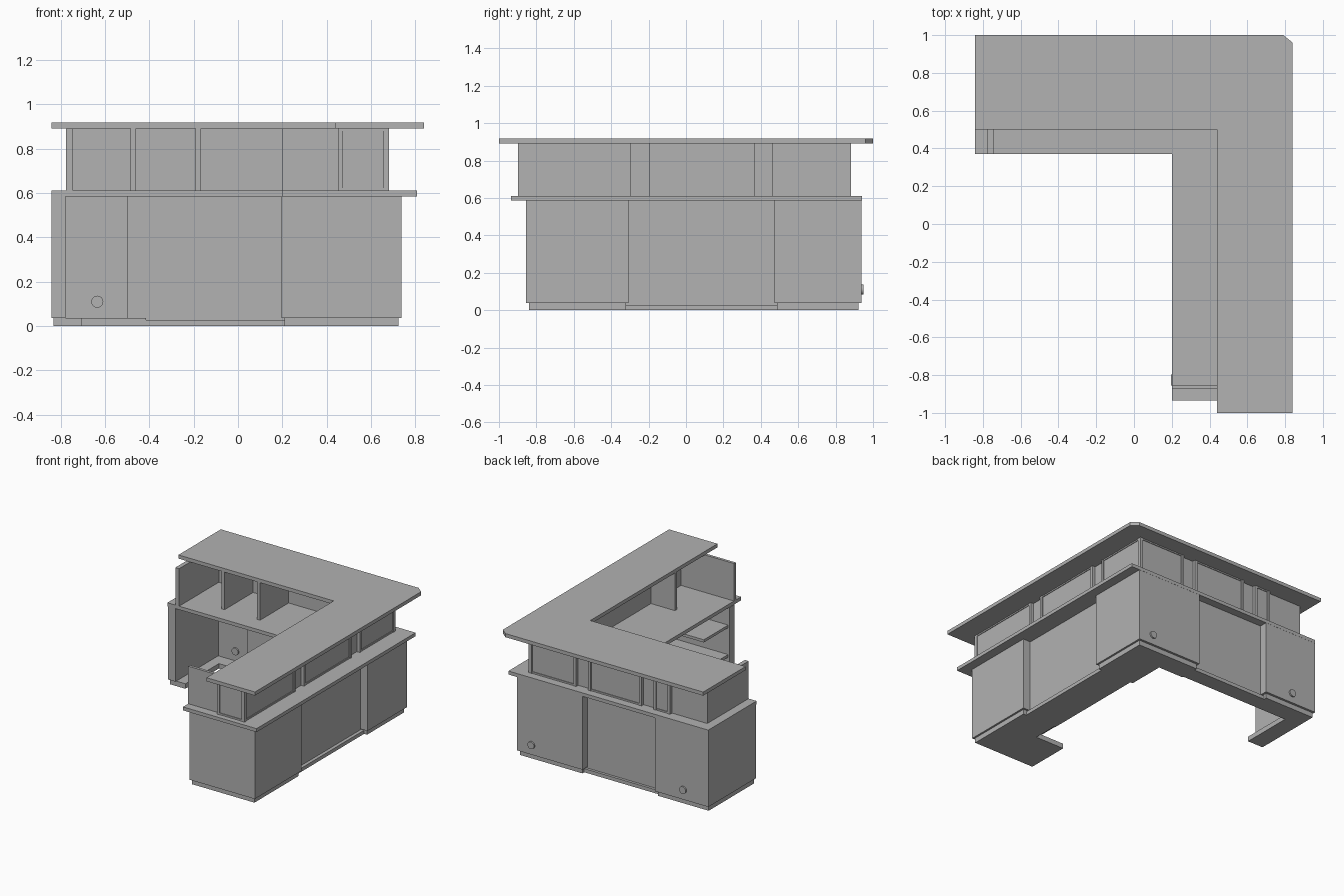
import bpy, bmesh
from mathutils import Matrix

cube = bpy.data.objects.get("Cube")
if cube:
    bpy.data.objects.remove(cube, do_unlink=True)

grey = bpy.data.materials.new("plain_grey")
grey.use_nodes = True
colour = (0.445, 0.445, 0.445, 1)
grey.diffuse_color = colour
for node in grey.node_tree.nodes:
    if node.type == 'BSDF_PRINCIPLED':
        node.inputs["Base Color"].default_value = colour


def finish(bm, name):
    bmesh.ops.recalc_face_normals(bm, faces=bm.faces)
    mesh = bpy.data.meshes.new(name)
    bm.to_mesh(mesh)
    bm.free()
    mesh.materials.append(grey)
    obj = bpy.data.objects.new(name, mesh)
    bpy.context.collection.objects.link(obj)
    return obj


def slab(name, outline, z0, z1):
    """Upright prism over a plan outline."""
    bm = bmesh.new()
    face = bm.faces.new([bm.verts.new((x, y, z0)) for x, y in outline])
    top = bmesh.ops.extrude_face_region(bm, geom=[face])["geom"]
    verts = [v for v in top if isinstance(v, bmesh.types.BMVert)]
    bmesh.ops.translate(bm, verts=verts, vec=(0, 0, z1 - z0))
    return finish(bm, name)


def box(name, x0, x1, y0, y1, z0, z1):
    return slab(name, [(x0, y0), (x1, y0), (x1, y1), (x0, y1)], z0, z1)


# Heights of the layers
SHELF, DECK, RAIL, TOP = 0.585, 0.611, 0.891, 0.918
FOOT, LOW = 0.037, 0.027

# Counter and lower worktop, both L-shaped
slab("upper_counter", [(-.842, .5), (.44, .5), (.44, -1), (.84, -1), (.84, .96),
                       (.79, 1), (-.842, 1)], RAIL, TOP)
slab("lower_worktop", [(-.842, .37), (.2, .37), (.2, -.935), (.808, -.935),
                       (.808, .94), (-.842, .94)], SHELF, DECK)

# Left cabinet: end board and back board
box("left_end_board", -.842, -.779, .375, .939, FOOT, SHELF)
box("left_back_board", -.779, -.40, .88, .939, FOOT, SHELF)

# Corner cabinet
slab("corner_boards", [(.197, .939), (.197, .88), (.679, .88), (.679, .473),
                       (.738, .473), (.738, .939)], FOOT, SHELF)

# Front cabinet with open shelves
slab("front_boards", [(.197, -.856), (.738, -.856), (.738, -.307), (.679, -.307),
                      (.679, -.797), (.197, -.797)], FOOT, SHELF)
for z in (.21, .43):
    box("cabinet_shelf", .21, .679, -.797, -.51, z, z + .02)

# Recessed boards between the cabinets
box("back_middle_board", -.498, .615, .82, .88, LOW, SHELF)
box("side_middle_board", .615, .675, -.40, .88, LOW, SHELF)

# Plinths
slab("left_plinth", [(-.833, .385), (-.704, .385), (-.704, .78), (-.415, .78),
                     (-.415, .922), (-.833, .922)], 0, FOOT)
slab("corner_plinth", [(.21, .922), (.21, .77), (.42, .77), (.42, .487),
                       (.724, .487), (.724, .922)], 0, FOOT)
slab("front_plinth", [(.21, -.84), (.724, -.84), (.724, -.321), (.45, -.321),
                      (.45, -.51), (.21, -.51)], 0, FOOT)
box("back_middle_plinth", -.415, .21, .78, .90, 0, LOW)
box("side_middle_plinth", .44, .70, -.321, .487, 0, LOW)

# Cable grommets through the back boards
for x in (-.635, .617):
    bm = bmesh.new()
    bmesh.ops.create_cone(bm, cap_ends=True, segments=24, radius1=.027, radius2=.027, depth=.08)
    bmesh.ops.transform(bm, verts=bm.verts, matrix=Matrix.Translation((x, .91, .11))
                        @ Matrix.Rotation(1.5708, 4, 'X'))
    grommet = finish(bm, "cable_grommet")
    bpy.context.view_layer.objects.active = grommet
    grommet.select_set(True)
    bpy.ops.object.shade_smooth_by_angle()
    grommet.select_set(False)

# Upper boards under the counter
box("upper_left_end", -.776, -.745, .37, .857, DECK, RAIL)
box("upper_back_board", -.745, .637, .837, .857, DECK, RAIL)
box("upper_side_board", .637, .657, -.852, .857, DECK, RAIL)
box("upper_front_end", .2, .657, -.873, -.852, DECK, RAIL)

# Pigeonhole dividers
for x in (-.485, -.192):
    box("back_divider", x, x + .024, .5, .837, DECK, RAIL)
box("side_divider", .44, .637, -.52, -.497, DECK, RAIL)


# Display panes: two posts, two thin rails and a slightly recessed pane
def pane(name, side, a, b):
    def piece(part, u0, u1, depth, z0, z1):
        if side == "back":
            box(name + part, u0, u1, .857, .882 - depth, z0, z1)
        elif side == "side":
            box(name + part, .657, .682 - depth, u0, u1, z0, z1)
        else:
            box(name + part, u0, u1, -.898 + depth, -.873, z0, z1)
    piece("_post", a, a + .02, 0, DECK, RAIL)
    piece("_post", b - .02, b, 0, DECK, RAIL)
    piece("_rail", a + .02, b - .02, .003, DECK, DECK + .012)
    piece("_rail", a + .02, b - .02, .003, RAIL - .01, RAIL)
    piece("_glass", a + .02, b - .02, .008, DECK + .012, RAIL - .01)


for a, b in ((-.898, -.294), (-.195, .366), (.463, .882)):
    pane("side_pane", "side", a, b)
for a, b in ((-.485, -.35), (-.25, .19), (.29, .682)):
    pane("back_pane", "back", a, b)
pane("front_pane", "front", .454, .682)
